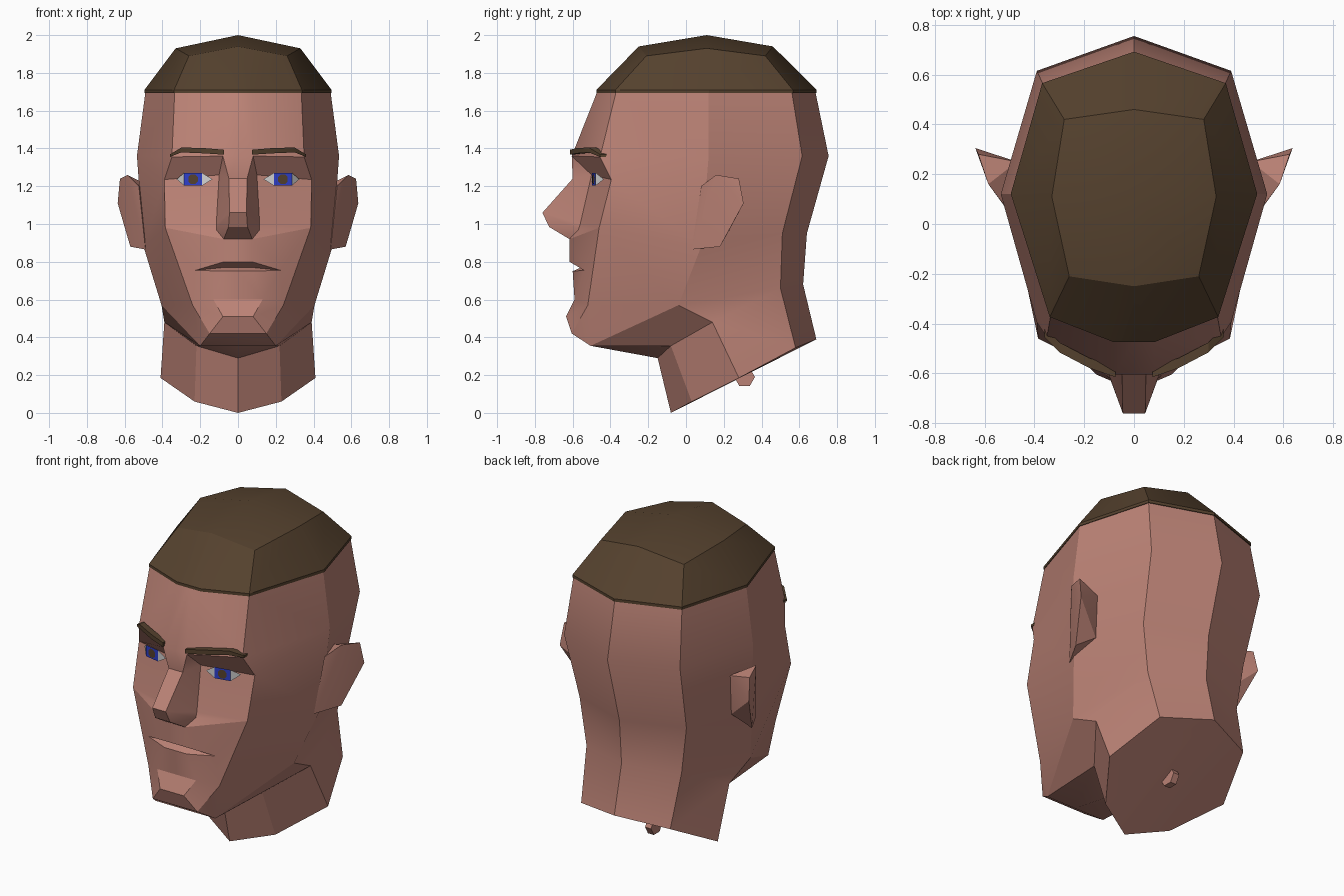
import bpy, bmesh, math
from mathutils import Matrix, Vector

if "Cube" in bpy.data.objects:
    bpy.data.objects.remove(bpy.data.objects["Cube"])


def material(name, rgb):
    m = bpy.data.materials.new(name)
    m.diffuse_color = (*rgb, 1)
    m.use_nodes = True
    m.node_tree.nodes["Principled BSDF"].inputs["Base Color"].default_value = m.diffuse_color
    return m


SKIN = material("skin", (0.50, 0.225, 0.18))
HAIR = material("dark brown", (0.09, 0.053, 0.027))
WHITE = material("eye white", (0.65, 0.65, 0.65))
BLUE = material("iris blue", (0.027, 0.05, 0.60))


def vert(bm, cache, p):
    key = tuple(round(c, 4) for c in p)
    if key not in cache:
        cache[key] = bm.verts.new(p)
    return cache[key]


def polygon(bm, cache, points):
    """Add a face, collapsing repeated points."""
    vs = list(dict.fromkeys(vert(bm, cache, p) for p in points))
    if len(vs) > 2 and not bm.faces.get(vs):
        return bm.faces.new(vs)


def loft(bm, cache, rows):
    for r, s in zip(rows, rows[1:]):
        for i in range(len(r) - 1):
            polygon(bm, cache, (r[i], r[i + 1], s[i + 1], s[i]))


def finish(name, bm, mats, mirror=True, recalc=True, angle=30):
    if mirror:
        geom = bm.verts[:] + bm.edges[:] + bm.faces[:]
        bmesh.ops.mirror(bm, geom=geom, matrix=Matrix(), merge_dist=0.0005, axis='X')
    if recalc:
        bmesh.ops.recalc_face_normals(bm, faces=bm.faces[:])
    me = bpy.data.meshes.new(name)
    bm.to_mesh(me)
    bm.free()
    for m in mats:
        me.materials.append(m)
    ob = bpy.data.objects.new(name, me)
    bpy.context.collection.objects.link(ob)
    bpy.ops.object.select_all(action='DESELECT')
    ob.select_set(True)
    bpy.context.view_layer.objects.active = ob
    bpy.ops.object.shade_smooth_by_angle(angle=math.radians(angle))
    return ob


# Edge of the face shared by the front and the skull, top to bottom
hairline = (.335, -.37, 1.70)
brow = (.35, -.455, 1.355)
eye = (.39, -.395, 1.235)
cheek = (.385, -.46, .98)
jaw = (.24, -.52, .57)
under = (.20, -.505, .355)
throat = (.22, -.08, .355)
collar = (.23, .03, .06)
mouth = (.225, -.54, .755)

# Front of the face: nose ridge, nose wing, face edge (one half)
fb, bb, nb = (.08, -.47, 1.70), (.08, -.605, 1.36), (.075, -.617, .92)
crease, chin, chin_low = (.13, -.59, .60), (.08, -.635, .51), (.15, -.605, .42)
front = [
    (fb, fb, hairline),
    (bb, bb, brow),
    ((.048, -.60, 1.24), (.10, -.50, 1.26), eye),
    ((.045, -.76, 1.06), (.115, -.56, 1.00), cheek),
    ((.05, -.725, .985), (.115, -.57, .97), cheek),
    (nb, nb, cheek),
    ((.075, -.617, .80), mouth, cheek),
    ((.075, -.555, .77), mouth, cheek),
    ((.075, -.60, .75), mouth, cheek),
    (crease, crease, jaw),
    (chin, chin, jaw),
    (chin_low, chin_low, jaw),
    (under, under, under),
]
face_rows = [((0, r[0][1], r[0][2]),) + r for r in front]
neck_front = (0, -.08, 0)
face_rows += [((0, -.15, .29),) + (throat,) * 3, (neck_front,) + (collar,) * 3]

# Sides and back: face edge, side, back corner, back centre (one half)
side_brow = ((.535, .12, 1.36), (.39, .615, 1.36), (0, .755, 1.36))
back_low = ((.32, .50, .66), (0, .62, .68))
jaw_corner = (.405, -.04, .57)
skull_rows = [
    (hairline, (.49, .12, 1.70), (.365, .56, 1.70), (0, .685, 1.70)),
    (brow,) + side_brow,
    (eye,) + side_brow,
    (cheek, (.50, .08, .88), (.36, .51, .95), (0, .64, .95)),
    (jaw, jaw_corner) + back_low,
    (under, jaw_corner) + back_low,
    (throat, (.39, .14, .48)) + back_low,
    (collar, (.41, .28, .185), (.30, .58, .345), (0, .69, .39)),
]
bm, cache = bmesh.new(), {}
loft(bm, cache, face_rows)
loft(bm, cache, skull_rows)
polygon(bm, cache, (face_rows[0][0], fb) + skull_rows[0])
polygon(bm, cache, (neck_front,) + skull_rows[-1])
finish("head", bm, [SKIN])

# Hair cap
rim = [(0, -.47), (.08, -.47), (.335, -.37), (.49, .12), (.365, .56), (0, .685)]
crown = [(0, -.25, 1.94), (0, -.25, 1.94), (.26, -.21, 1.89),
         (.33, .11, 1.93), (.28, .42, 1.89), (0, .46, 1.94)]
low = [(x * 1.01, y * 1.01, 1.693) for x, y in rim]
high = [(x * 1.01, y * 1.01, 1.71) for x, y in rim]
bm, cache = bmesh.new(), {}
loft(bm, cache, [low, high, crown, [(0, .11, 2.0)] * 6])
polygon(bm, cache, low)
finish("hair", bm, [HAIR])

# Ears: convex wedges
bm = bmesh.new()
for p in [(.525, .08, 1.20), (.585, .16, 1.26), (.625, .28, 1.24), (.637, .305, 1.11),
          (.57, .18, .88), (.49, .03, .865), (.47, .25, 1.20), (.46, .22, .95)]:
    bm.verts.new(p)
bmesh.ops.convex_hull(bm, input=bm.verts[:])
finish("ears", bm, [SKIN])

# Eyebrows: tapered bars along the brow
bm, cache = bmesh.new(), {}
rows = []
for x, y, z, h in [(.075, -.615, 1.38, .013), (.18, -.578, 1.388, .014),
                   (.30, -.515, 1.392, .013), (.36, -.455, 1.362, .007)]:
    ring = [(x, y, z - h), (x, y, z + h), (x, y + .04, z + h), (x, y + .04, z - h)]
    rows.append(ring + ring[:1])
loft(bm, cache, rows)
polygon(bm, cache, rows[0])
polygon(bm, cache, rows[-1])
finish("eyebrows", bm, [HAIR])

# Eyes: white corners and square iris plate
bm, cache = bmesh.new(), {}
zc, h = 1.237, .034
inner, outer = (.135, -.50, zc), (.325, -.435, zc)
a0, a1 = (.19, -.497, zc - h), (.19, -.497, zc + h)
b0, b1 = (.285, -.478, zc - h), (.285, -.478, zc + h)
polygon(bm, cache, (inner, a0, a1))
polygon(bm, cache, (b0, outer, b1))
polygon(bm, cache, (a0, b0, b1, a1)).material_index = 1
finish("eyes", bm, [WHITE, BLUE], recalc=False)

# Pupils: small octagons just in front of the iris
bm, cache = bmesh.new(), {}
disc = []
for i in range(8):
    t = math.tau * (i + .5) / 8
    x = .2375 + .028 * math.cos(t)
    disc.append((x, -.4905 + .2 * (x - .2375), zc + .028 * math.sin(t)))
polygon(bm, cache, disc)
finish("pupils", bm, [HAIR], recalc=False)

# Small stud under the neck
bm = bmesh.new()
bmesh.ops.create_cone(bm, cap_ends=True, segments=6, radius1=.055, radius2=.055, depth=.04,
                      matrix=Matrix.Translation((0, .31, .19)) @ Matrix.Rotation(math.pi / 2, 4, 'Y'))
finish("neck_stud", bm, [SKIN], mirror=False)
